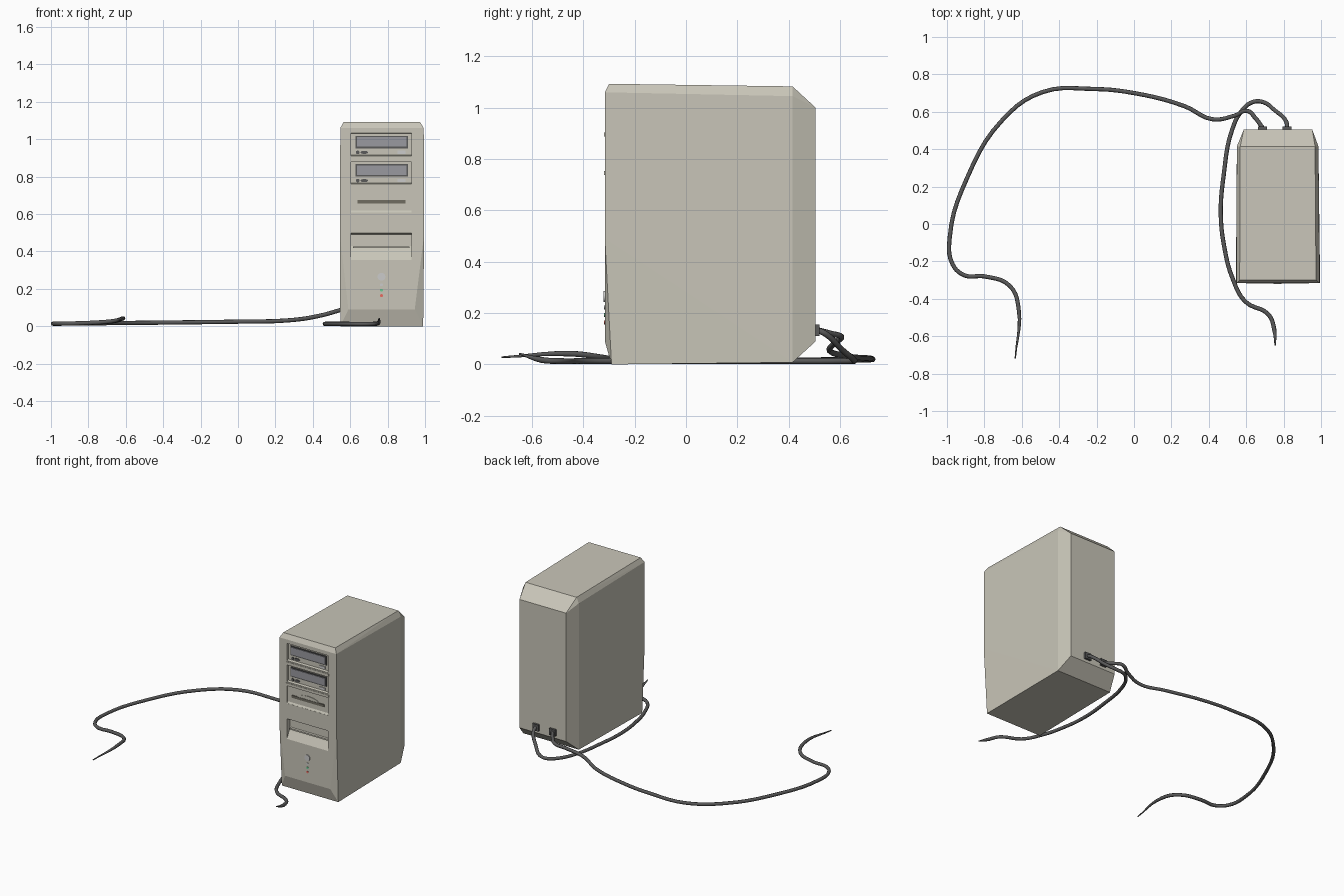
import bpy, bmesh, math

if "Cube" in bpy.data.objects:
    bpy.data.objects.remove(bpy.data.objects["Cube"])


def material(name, r, g, b):
    m = bpy.data.materials.new(name)
    m.diffuse_color = (r, g, b, 1)
    m.use_nodes = True
    m.node_tree.nodes["Principled BSDF"].inputs["Base Color"].default_value = m.diffuse_color
    return m


BEIGE = material("beige", 0.58, 0.56, 0.48)
GREY = material("tray_grey", 0.32, 0.32, 0.35)
DARK = material("dark_grey", 0.1, 0.1, 0.1)
SLOT = material("slot", 0.16, 0.15, 0.12)
WHITE = material("white", 0.8, 0.8, 0.8)
GREEN = material("green", 0.15, 0.6, 0.3)
RED = material("red", 0.8, 0.15, 0.12)


def finish(name, bm, mat):
    bmesh.ops.recalc_face_normals(bm, faces=bm.faces)
    me = bpy.data.meshes.new(name)
    bm.to_mesh(me)
    bm.free()
    me.materials.append(mat)
    ob = bpy.data.objects.new(name, me)
    bpy.context.collection.objects.link(ob)
    return ob


def prism(name, profile, x0, x1, mat):
    """Extrude a (y, z) profile along x."""
    bm = bmesh.new()
    a = [bm.verts.new((x0, y, z)) for y, z in profile]
    b = [bm.verts.new((x1, y, z)) for y, z in profile]
    bm.faces.new(a)
    bm.faces.new(b)
    n = len(a)
    for i in range(n):
        j = (i + 1) % n
        bm.faces.new((a[i], a[j], b[j], b[i]))
    return finish(name, bm, mat)


def box(name, x0, x1, y0, y1, z0, z1, mat):
    return prism(name, [(y0, z0), (y1, z0), (y1, z1), (y0, z1)], x0, x1, mat)


def disc(name, x, z, rx, rz, y0, y1, mat, sides=14):
    """Short cylinder facing the front."""
    bm = bmesh.new()
    rings = [[bm.verts.new((x + rx * math.cos(t), y, z + rz * math.sin(t)))
              for t in (2 * math.pi * i / sides for i in range(sides))] for y in (y0, y1)]
    bm.faces.new(rings[0])
    bm.faces.new(rings[1])
    for i in range(sides):
        j = (i + 1) % sides
        bm.faces.new((rings[0][i], rings[0][j], rings[1][j], rings[1][i]))
    return finish(name, bm, mat)


# Tower case: chamfered convex shell, given as left/right pairs (xl, xr, y, z)
F = -0.316
pairs = [
    (0.590, 0.945, F, 0.09), (0.545, 0.995, F, 0.49), (0.547, 0.993, F, 1.06),
    (0.565, 0.973, -0.300, 1.093), (0.547, 0.990, -0.290, 0.0),
    (0.550, 0.986, 0.415, 0.008), (0.550, 0.986, 0.415, 1.045),
    (0.568, 0.968, 0.415, 1.083),
    (0.587, 0.953, 0.505, 0.09), (0.587, 0.953, 0.505, 1.0)]
bm = bmesh.new()
for xl, xr, y, z in pairs:
    bm.verts.new((xl, y, z))
    bm.verts.new((xr, y, z))
bmesh.ops.convex_hull(bm, input=bm.verts)
bmesh.ops.dissolve_limit(bm, angle_limit=0.01, verts=bm.verts, edges=bm.edges)
case = finish("tower_case", bm, BEIGE)

# Front recesses: two drive bays, floppy bay, hand recess
B = -0.300
cutters = []
for zb, zt in ((0.908, 1.035), (0.758, 0.882)):
    cutters.append(prism("bay_cutter", [(-0.34, zb - 0.004), (B, zb + 0.008), (B, zt - 0.004), (-0.34, zt)],
                         0.605, 0.928, BEIGE))
cutters.append(prism("floppy_cutter", [(-0.34, 0.608), (F + 0.001, 0.608), (-0.308, 0.62), (-0.308, 0.732),
                                       (-0.34, 0.732)], 0.605, 0.928, BEIGE))
cutters.append(prism("hand_cutter", [(-0.34, 0.31), (-0.290, 0.405), (-0.280, 0.43), (-0.280, 0.492), (-0.34, 0.502)],
                     0.605, 0.928, BEIGE))
for c in cutters:
    mod = case.modifiers.new("cut", 'BOOLEAN')
    mod.operation = 'DIFFERENCE'
    mod.solver = 'EXACT'
    mod.object = c
dg = bpy.context.evaluated_depsgraph_get()
cut_mesh = bpy.data.meshes.new_from_object(case.evaluated_get(dg))
case.modifiers.clear()
case.data = cut_mesh
for c in cutters:
    bpy.data.objects.remove(c)

# Optical drives: framed tray, eject button, jack and lamp
for i, z in enumerate((0.985, 0.834), 1):
    p = f"drive_{i}_"
    box(p + "frame", 0.627, 0.908, -0.307, B + 0.005, z - 0.033, z + 0.033, DARK)
    box(p + "tray", 0.635, 0.900, -0.311, B, z - 0.024, z + 0.026, GREY)
    disc(p + "jack", 0.640, z - 0.055, 0.010, 0.010, -0.304, B + 0.005, DARK, 10)
    disc(p + "dial", 0.675, z - 0.055, 0.021, 0.009, -0.304, B + 0.005, DARK, 10)
    box(p + "eject", 0.852, 0.895, -0.306, B + 0.005, z - 0.063, z - 0.046, WHITE)

# Ledges dividing the bays
for i, z in enumerate((0.895, 0.745), 1):
    box(f"bay_ledge_{i}", 0.598, 0.935, -0.319, B, z - 0.008, z + 0.008, BEIGE)

# Floppy drive: finger bulge and slot
disc("floppy_bulge", 0.768, 0.668, 0.085, 0.030, -0.312, -0.300, BEIGE, 20)
box("floppy_slot", 0.640, 0.895, -0.314, -0.300, 0.656, 0.674, SLOT)

# Lip across the hand recess
box("hand_recess_lip", 0.615, 0.918, -0.299, -0.275, 0.418, 0.428, BEIGE)

# Power button and indicator lamps
disc("power_button", 0.767, 0.265, 0.021, 0.021, -0.322, -0.310, WHITE, 16)
for name, z, m in (("reset_button", 0.222, WHITE), ("power_lamp", 0.193, GREEN), ("disk_lamp", 0.164, RED)):
    disc(name, 0.767, z, 0.009, 0.008, -0.319, -0.310, m, 10)

# Rear plugs
for i, x in enumerate((0.687, 0.818), 1):
    box(f"plug_{i}", x - 0.024, x + 0.024, 0.495, 0.520, 0.110, 0.156, DARK)


# Cables: round tubes with tapered ends
def cable(name, pts):
    cu = bpy.data.curves.new(name, 'CURVE')
    cu.dimensions = '3D'
    cu.bevel_depth = 0.0115
    cu.bevel_resolution = 2
    cu.resolution_u = 5
    cu.use_fill_caps = True
    sp = cu.splines.new('BEZIER')
    sp.bezier_points.add(len(pts) - 1)
    for bp, co in zip(sp.bezier_points, pts):
        bp.co = co
        bp.handle_left_type = bp.handle_right_type = 'AUTO'
    sp.bezier_points[-1].radius = 0.3
    cu.materials.append(DARK)
    ob = bpy.data.objects.new(name, cu)
    bpy.context.collection.objects.link(ob)
    return ob


cable("long_cable", [
    (0.687, 0.515, 0.133), (0.650, 0.565, 0.120), (0.605, 0.605, 0.108), (0.540, 0.580, 0.085),
    (0.420, 0.560, 0.053), (0.270, 0.630, 0.032), (0.0, 0.700, 0.025), (-0.220, 0.722, 0.022),
    (-0.490, 0.705, 0.019), (-0.700, 0.560, 0.017), (-0.895, 0.240, 0.015), (-0.985, -0.070, 0.014),
    (-0.970, -0.215, 0.014), (-0.905, -0.275, 0.015), (-0.800, -0.280, 0.018), (-0.665, -0.330, 0.028),
    (-0.617, -0.450, 0.042), (-0.635, -0.718, 0.028)])
cable("short_cable", [
    (0.818, 0.515, 0.133), (0.815, 0.545, 0.118), (0.750, 0.610, 0.055), (0.690, 0.652, 0.020),
    (0.635, 0.652, 0.013), (0.580, 0.610, 0.013), (0.525, 0.505, 0.013), (0.480, 0.265, 0.013),
    (0.464, 0.050, 0.013), (0.485, -0.135, 0.013), (0.525, -0.285, 0.013), (0.595, -0.415, 0.013),
    (0.720, -0.485, 0.013), (0.750, -0.565, 0.018), (0.755, -0.650, 0.042)])
